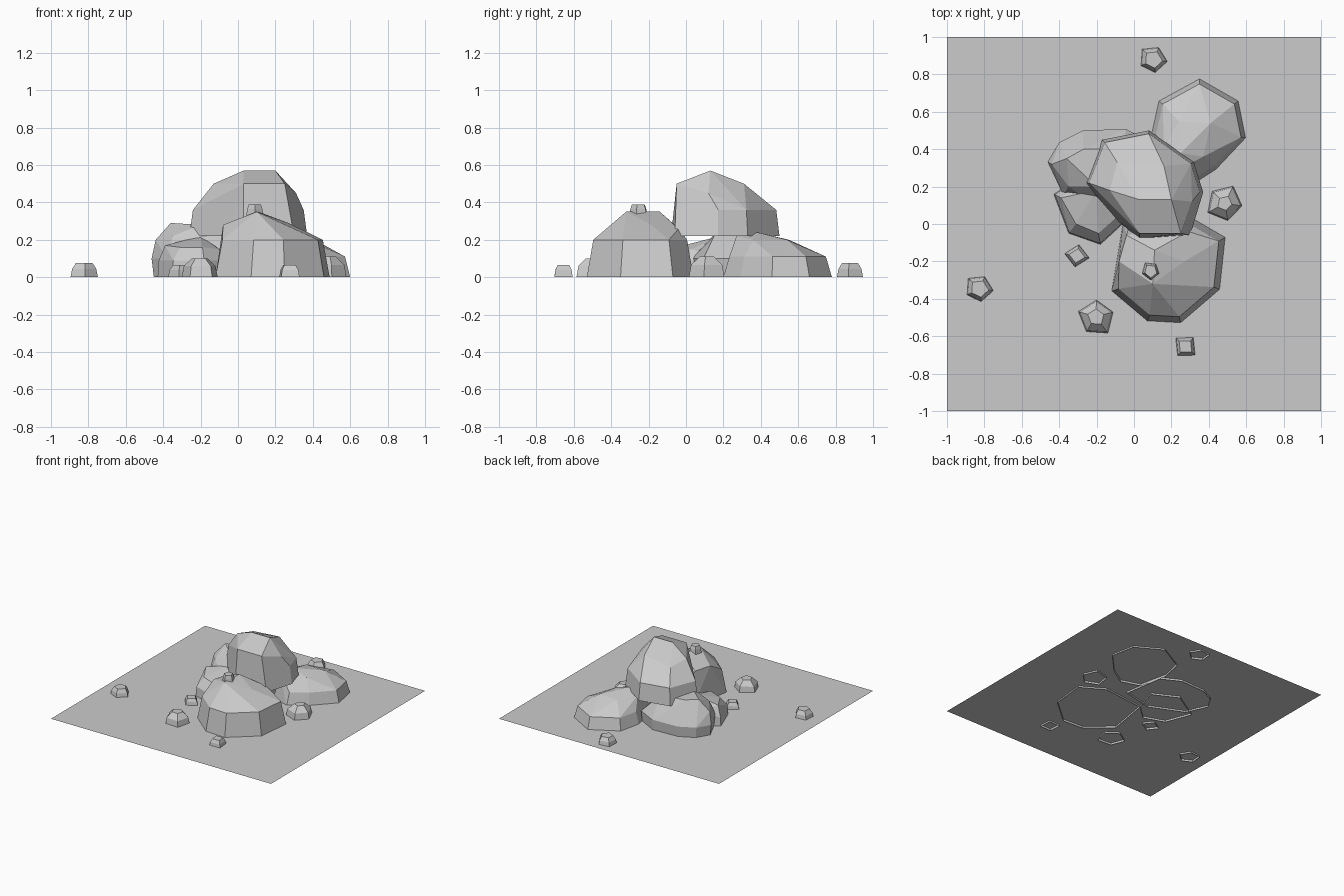
import bpy
import bmesh
from math import cos, sin, radians

default_cube = bpy.data.objects.get("Cube")
if default_cube:
    bpy.data.objects.remove(default_cube, do_unlink=True)

GROUND_HEIGHT = 0.015

# One grey stone colour for everything
stone_grey = bpy.data.materials.new("stone_grey")
stone_grey.use_nodes = True
colour = (0.6, 0.6, 0.6, 1.0)
stone_grey.diffuse_color = colour
for node in stone_grey.node_tree.nodes:
    if node.type == 'BSDF_PRINCIPLED':
        node.inputs["Base Color"].default_value = colour
        node.inputs["Roughness"].default_value = 0.9


def finish(name, bm):
    """Turn the bmesh into a flat shaded stone-coloured object."""
    mesh = bpy.data.meshes.new(name)
    bm.to_mesh(mesh)
    bm.free()
    mesh.materials.append(stone_grey)
    obj = bpy.data.objects.new(name, mesh)
    bpy.context.collection.objects.link(obj)
    return obj


def scaled_ring(outline, scale, z):
    """Copy a plan outline at height z, scaled about its middle."""
    xs = [point[0] for point in outline]
    ys = [point[1] for point in outline]
    middle_x = (min(xs) + max(xs)) / 2
    middle_y = (min(ys) + max(ys)) / 2
    return [(middle_x + (x - middle_x) * scale,
             middle_y + (y - middle_y) * scale, z) for x, y in outline]


def rock(name, outline, shoulder, crown, bottom=0.0):
    """Wrap a faceted hull around a base outline, a shoulder ring and crown points."""
    scale, shoulder_height = shoulder
    points = scaled_ring(outline, 1.0, bottom)
    points += scaled_ring(outline, scale, shoulder_height)
    points += crown

    bm = bmesh.new()
    verts = [bm.verts.new(point) for point in points]
    bmesh.ops.convex_hull(bm, input=verts)
    loose = [v for v in bm.verts if not v.link_faces]
    bmesh.ops.delete(bm, geom=loose, context='VERTS')
    bmesh.ops.recalc_face_normals(bm, faces=bm.faces)
    bmesh.ops.dissolve_limit(bm, angle_limit=radians(7),
                             verts=bm.verts, edges=bm.edges)

    # Rocks standing on the ground are open underneath
    if bottom == 0.0:
        underside = [f for f in bm.faces
                     if all(abs(v.co.z) < 0.001 for v in f.verts)]
        bmesh.ops.delete(bm, geom=underside, context='FACES')
    return finish(name, bm)


def pebble(name, x, y, radius, height, sides=5, turn=0, top=0.62, bottom=0.0):
    """Small chipped stone made from a slightly irregular polygon."""
    outline = []
    for i in range(sides):
        angle = radians(turn + i * 360 / sides)
        reach = radius * (1.06 if i % 2 else 0.96)
        outline.append((x + reach * cos(angle), y + reach * sin(angle)))
    crown = scaled_ring(outline, top, bottom + height)
    return rock(name, outline, (0.88, bottom + height * 0.6), crown, bottom)


# Ground sheet
ground = bmesh.new()
bmesh.ops.create_grid(ground, x_segments=1, y_segments=1, size=1.0)
bmesh.ops.translate(ground, verts=ground.verts, vec=(0, 0, GROUND_HEIGHT))
finish("ground_sheet", ground)

# Front boulder
rock("front_boulder",
     [(-.12, -.36), (.07, -.52), (.25, -.53), (.46, -.35),
      (.49, -.07), (.3, .04), (-.06, 0)],
     (0.88, 0.2),
     [(-.08, -.2, .28), (.1, -.32, .35), (.11, -.14, .35),
      (-.04, -.06, .28), (.27, -.2, .29), (.29, -.04, .26)])

# Top boulder, resting on the others
rock("top_boulder",
     [(-.26, .22), (-.08, .01), (.03, -.08), (.3, -.06),
      (.37, .17), (.32, .33), (.08, .5), (-.17, .45)],
     (0.94, 0.36),
     [(.03, .13, .57), (.2, .13, .57), (.03, -.05, .5), (.25, -.05, .5),
      (-.13, .18, .5), (.16, .31, .5), (-.09, .33, .47), (.31, .12, .45)],
     bottom=0.22)

# Left boulder, built from a tall back lump and a low front lump
rock("left_boulder_back",
     [(-.45, .33), (-.37, .16), (-.1, .04), (.15, .1),
      (.1, .42), (-.05, .5), (-.27, .49), (-.39, .43)],
     (1.04, 0.1),
     [(-.44, .32, .2), (-.36, .35, .29), (-.27, .4, .28),
      (-.2, .2, .28), (-.05, .4, .26), (-.35, .2, .22), (.05, .15, .22)])
rock("left_boulder_front",
     [(-.43, .16), (-.35, -.05), (-.18, -.11), (-.06, 0), (0, .2), (-.2, .3)],
     (0.97, 0.09),
     [(-.39, .14, .17), (-.31, 0, .16), (-.19, -.05, .16),
      (-.1, .03, .15), (-.2, .18, .22)])

# Back boulder
rock("back_boulder",
     [(.09, .48), (.13, .66), (.35, .78), (.56, .66),
      (.6, .46), (.44, .29), (.3, .2), (.14, .25)],
     (0.89, 0.11),
     [(.25, .38, .24), (.2, .27, .22), (.37, .36, .2),
      (.41, .54, .2), (.24, .55, .2), (.16, .4, .2)])

# Scattered pebbles
pebble("far_left_pebble", -.83, -.345, .077, .075, turn=280)
pebble("back_pebble", .1, .88, .077, .075, turn=280)
pebble("front_left_pebble", -.2, -.5, .1, .1, turn=90, top=0.45)
pebble("right_pebble", .485, .11, .1, .11, turn=-8, top=0.4)
pebble("inner_left_pebble", -.305, -.17, .066, .065, sides=4, turn=80)
pebble("front_right_pebble", .275, -.655, .069, .065, sides=4, turn=48)
pebble("perched_pebble", .09, -.25, .05, .06, turn=54, top=0.7, bottom=0.33)
